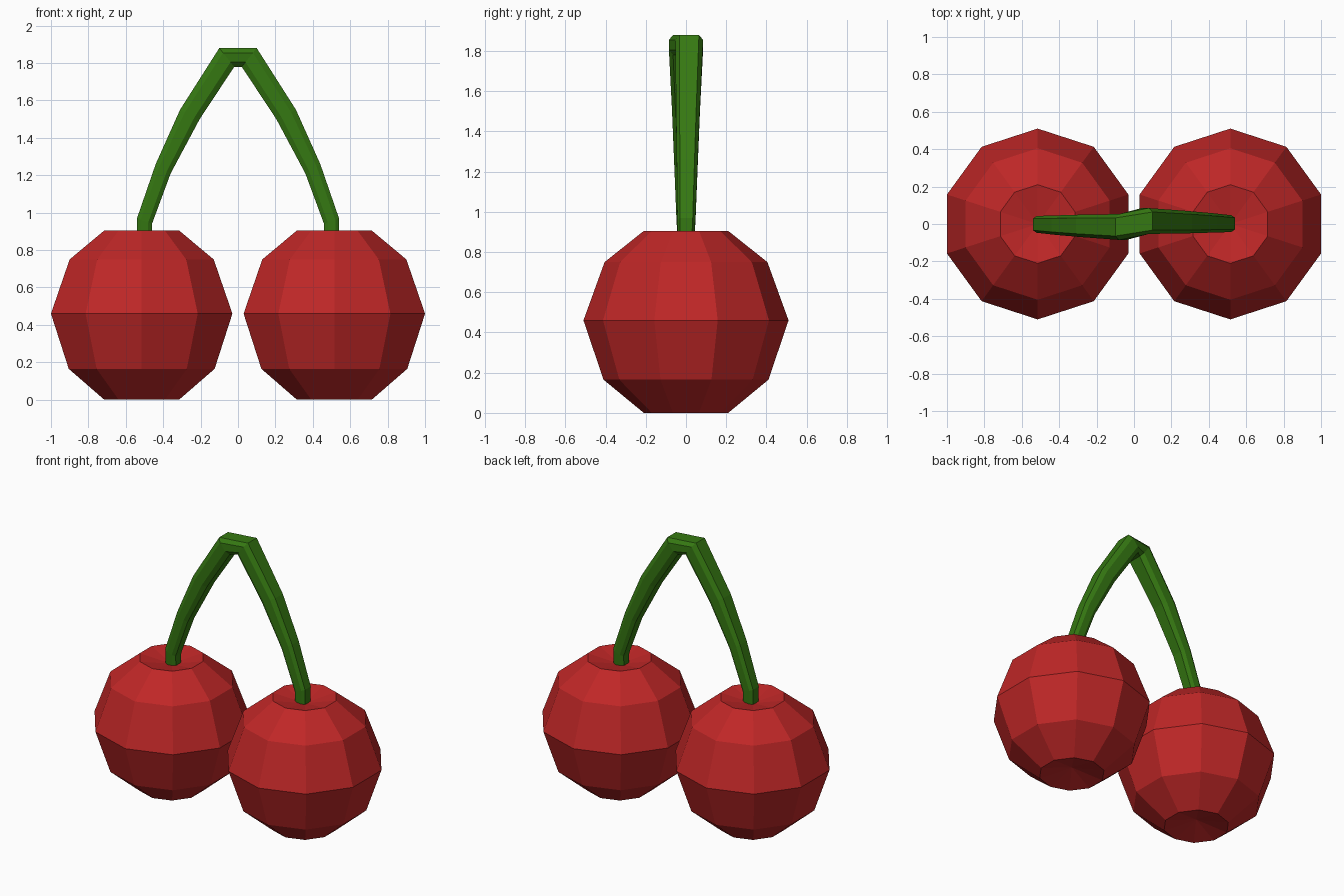
import bpy, bmesh, math

if "Cube" in bpy.data.objects:
    bpy.data.objects.remove(bpy.data.objects["Cube"])


def material(name, rgb):
    m = bpy.data.materials.new(name)
    m.diffuse_color = (*rgb, 1)
    m.use_nodes = True
    m.node_tree.nodes["Principled BSDF"].inputs["Base Color"].default_value = m.diffuse_color
    return m


RED = material("cherry red", (0.52, 0.02, 0.02))
GREEN = material("stem green", (0.036, 0.19, 0.006))


def make_object(name, bm, mat):
    bmesh.ops.recalc_face_normals(bm, faces=bm.faces)
    mesh = bpy.data.meshes.new(name)
    bm.to_mesh(mesh)
    bm.free()
    mesh.materials.append(mat)
    obj = bpy.data.objects.new(name, mesh)
    bpy.context.collection.objects.link(obj)
    return obj


def skin(bm, rings):
    """Join successive vertex rings with quads."""
    n = len(rings[0])
    for a, b in zip(rings, rings[1:]):
        for i in range(n):
            j = (i + 1) % n
            bm.faces.new((a[i], a[j], b[j], b[i]))


# Cherries: ten-sided lathe with a shallow dimple at top and bottom
PROFILE = [(0.21, 0.0), (0.41, 0.165), (0.51, 0.46), (0.405, 0.75), (0.21, 0.905)]


def cherry(name, cx):
    bm = bmesh.new()
    angles = [math.radians(90 + 36 * i) for i in range(10)]
    rings = [[bm.verts.new((cx + r * math.cos(a), r * math.sin(a), z)) for a in angles]
             for r, z in PROFILE]
    skin(bm, rings)
    for ring, z in ((rings[0], 0.05), (rings[-1], 0.86)):
        tip = bm.verts.new((cx, 0, z))
        for i in range(10):
            bm.faces.new((ring[i], ring[(i + 1) % 10], tip))
    return make_object(name, bm, RED)


cherry("left_cherry", -0.515)
cherry("right_cherry", 0.515)

# Stem: one arched tube, slightly skewed front to back at the peak
# outer x, outer z, inner x, inner z, half depth, sideways shift
STATIONS = [(0.54, 0.85, 0.46, 0.85, 0.040, 0.0),
            (0.54, 0.97, 0.46, 0.94, 0.045, 0.002),
            (0.44, 1.26, 0.36, 1.21, 0.052, 0.006),
            (0.31, 1.55, 0.205, 1.50, 0.060, 0.010),
            (0.10, 1.88, 0.02, 1.78, 0.069, 0.016)]
SECTION = [(1, -0.7), (1, 0.7), (0.5, 1), (-0.5, 1),
           (-1, 0.7), (-1, -0.7), (-0.5, -1), (0.5, -1)]

bm = bmesh.new()
path = [(-1, s) for s in STATIONS] + [(1, s) for s in reversed(STATIONS)]
rings = []
for side, (ox, oz, ix, iz, depth, shift) in path:
    ring = []
    for u, v in SECTION:
        t = (u + 1) / 2
        ring.append(bm.verts.new((side * (ix + (ox - ix) * t),
                                  side * shift + v * depth,
                                  iz + (oz - iz) * t)))
    rings.append(ring)
skin(bm, rings)
bm.faces.new(rings[0])
bm.faces.new(rings[-1])
make_object("stem", bm, GREEN)
